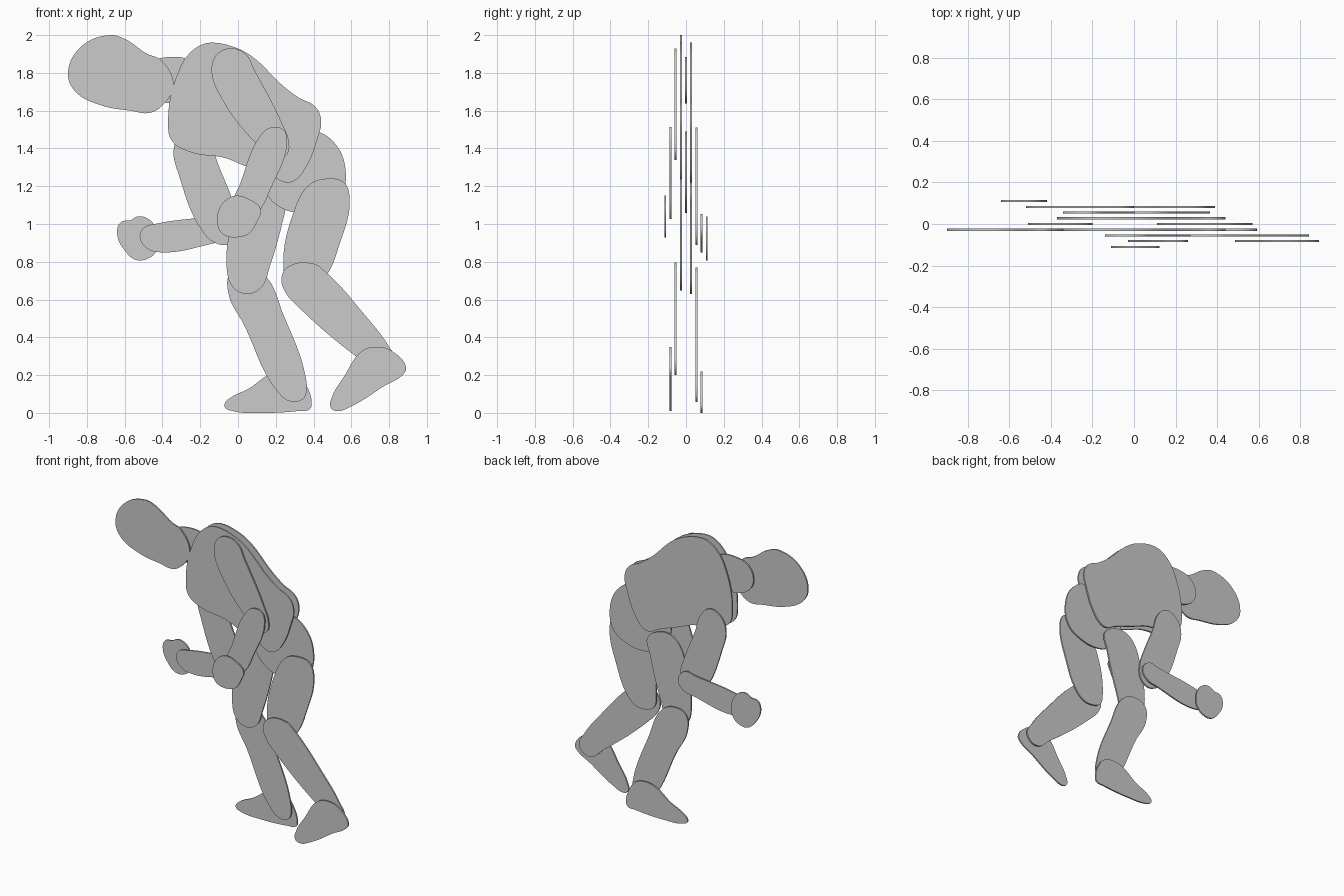
import bpy
import bmesh
from mathutils import Vector
from mathutils.geometry import interpolate_bezier

# A jointed figure cut from thin flat plates, stacked in layers along y.
LAYER_GAP = 0.0275
THICKNESS = 0.01
STEPS = 7

default_cube = bpy.data.objects.get("Cube")
if default_cube:
    bpy.data.objects.remove(default_cube, do_unlink=True)


def make_material(name, colour):
    material = bpy.data.materials.new(name)
    material.use_nodes = True
    material.diffuse_color = colour
    shader = material.node_tree.nodes["Principled BSDF"]
    shader.inputs["Base Color"].default_value = colour
    return material


plate_grey = make_material("plate_grey", (0.6, 0.6, 0.6, 1))


def smooth_outline(points):
    """Closed smooth curve through outline points given in hundredths."""
    knots = [Vector((x, 0, z)) / 100 for x, z in points]
    count = len(knots)
    tangents = []
    for i, knot in enumerate(knots):
        before = (knot - knots[i - 1]).normalized()
        after = (knots[(i + 1) % count] - knot).normalized()
        tangents.append((before + after).normalized())
    outline = []
    for i, start in enumerate(knots):
        j = (i + 1) % count
        end = knots[j]
        reach = (end - start).length * 0.37
        curve = interpolate_bezier(start, start + tangents[i] * reach,
                                   end - tangents[j] * reach, end, STEPS + 1)
        outline.extend(curve[:-1])
    return outline


def plate(name, layer, points):
    """Extrude a smooth outline into a thin plate; layer 0 is the middle."""
    middle = layer * LAYER_GAP
    bm = bmesh.new()
    verts = []
    for p in smooth_outline(points):
        verts.append(bm.verts.new((p.x, middle - THICKNESS / 2, p.z)))
    face = bm.faces.new(verts)
    extruded = bmesh.ops.extrude_face_region(bm, geom=[face], use_keep_orig=True)
    moved = [item for item in extruded["geom"] if isinstance(item, bmesh.types.BMVert)]
    bmesh.ops.translate(bm, verts=moved, vec=(0, THICKNESS, 0))
    bmesh.ops.recalc_face_normals(bm, faces=bm.faces[:])
    mesh = bpy.data.meshes.new(name)
    bm.to_mesh(mesh)
    bm.free()
    mesh.materials.append(plate_grey)
    obj = bpy.data.objects.new(name, mesh)
    bpy.context.collection.objects.link(obj)
    bpy.ops.object.select_all(action="DESELECT")
    obj.select_set(True)
    bpy.context.view_layer.objects.active = obj
    bpy.ops.object.shade_smooth_by_angle()
    return obj


# Head, neck and pelvis
plate("head", -1, [
    (-90, 179), (-84, 193), (-68, 200), (-60, 198), (-48, 190), (-41, 187),
    (-34, 173), (-38, 165), (-46, 159), (-57, 160), (-73, 163), (-86, 170)])
plate("neck", 0, [
    (-51, 176), (-48, 184), (-40, 188), (-23, 185), (-20, 177), (-23, 167),
    (-36, 164), (-47, 168)])
plate("pelvis", 0, [
    (40, 149), (51, 143), (57, 128), (54, 114), (45, 108), (32, 106),
    (22, 109), (15, 116), (11, 126), (16, 139)])

# Torso: two matching shells around the neck and pelvis
torso = [
    (-14, 196), (-3, 194), (7, 189), (24, 173), (32, 167), (41, 162),
    (44, 155), (42, 145), (36, 130), (30, 123), (25, 122), (19, 125),
    (3, 131), (-7, 135), (-25, 138), (-35, 144), (-37, 152), (-31, 182),
    (-25, 191), (-19, 195)]
for name, layer in (("torso_front", -1), ("torso_back", 1)):
    plate(name, layer, torso)

# Near arm
plate("right_upper_arm", -2, [
    (-14, 182), (-11, 190), (-4, 193), (4, 190), (9, 181), (23, 154),
    (27, 143), (26, 137), (19, 134), (13, 139), (-9, 167)])
plate("right_forearm", -3, [
    (12, 147), (17, 151), (24, 150), (26, 144), (17, 118), (12, 108),
    (6, 103), (-1, 104), (-3, 110), (1, 121)])
plate("right_hand", -4, [
    (-11, 102), (-10, 108), (-6, 113), (-1, 115), (6, 113), (12, 108),
    (10, 101), (6, 95), (0, 93), (-7, 94), (-10, 97)])

# Near leg
plate("right_thigh", -1, [
    (38, 121), (47, 124), (56, 122), (59, 115), (53, 87), (47, 73),
    (40, 66), (33, 65), (26, 68), (24, 76), (29, 105)])
plate("right_shin", -2, [
    (26, 77), (40, 79), (46, 75), (67, 52), (80, 35), (84, 26),
    (77, 20), (65, 28), (32, 56), (25, 64), (23, 71)])
plate("right_foot", -3, [
    (66, 33), (74, 35), (81, 33), (89, 24), (88, 21), (77, 14),
    (61, 4), (52, 1), (49, 3), (50, 9), (56, 19)])

# Far arm
plate("left_upper_arm", 2, [
    (-34, 140), (-30, 148), (-22, 151), (-15, 145), (-11, 133), (-3, 113),
    (0, 103), (-1, 93), (-6, 89), (-12, 90), (-18, 95), (-31, 125)])
plate("left_forearm", 3, [
    (-52, 93), (-50, 98), (-44, 100), (-13, 104), (-5, 105), (0, 98),
    (-4, 92), (-12, 90), (-41, 85), (-48, 87)])
plate("left_hand", 4, [
    (-64, 95), (-62, 101), (-57, 102), (-53, 104), (-48, 103), (-44, 99),
    (-42, 92), (-43, 86), (-47, 82), (-54, 81), (-60, 86)])

# Far leg
plate("left_thigh", 1, [
    (3, 119), (10, 124), (20, 123), (27, 117), (25, 107), (17, 78),
    (12, 66), (4, 63), (-3, 67), (-6, 77), (-3, 102)])
plate("left_shin", 2, [
    (-4, 74), (5, 77), (14, 73), (24, 52), (36, 18), (36, 10),
    (34, 7), (28, 6), (22, 10), (3, 47), (-5, 63)])
plate("left_foot", 3, [
    (-7, 5), (-4, 8), (6, 13), (16, 20), (23, 22), (32, 20), (36, 15),
    (39, 5), (38, 2), (32, 1), (11, 0), (-3, 1), (-7, 3)])
